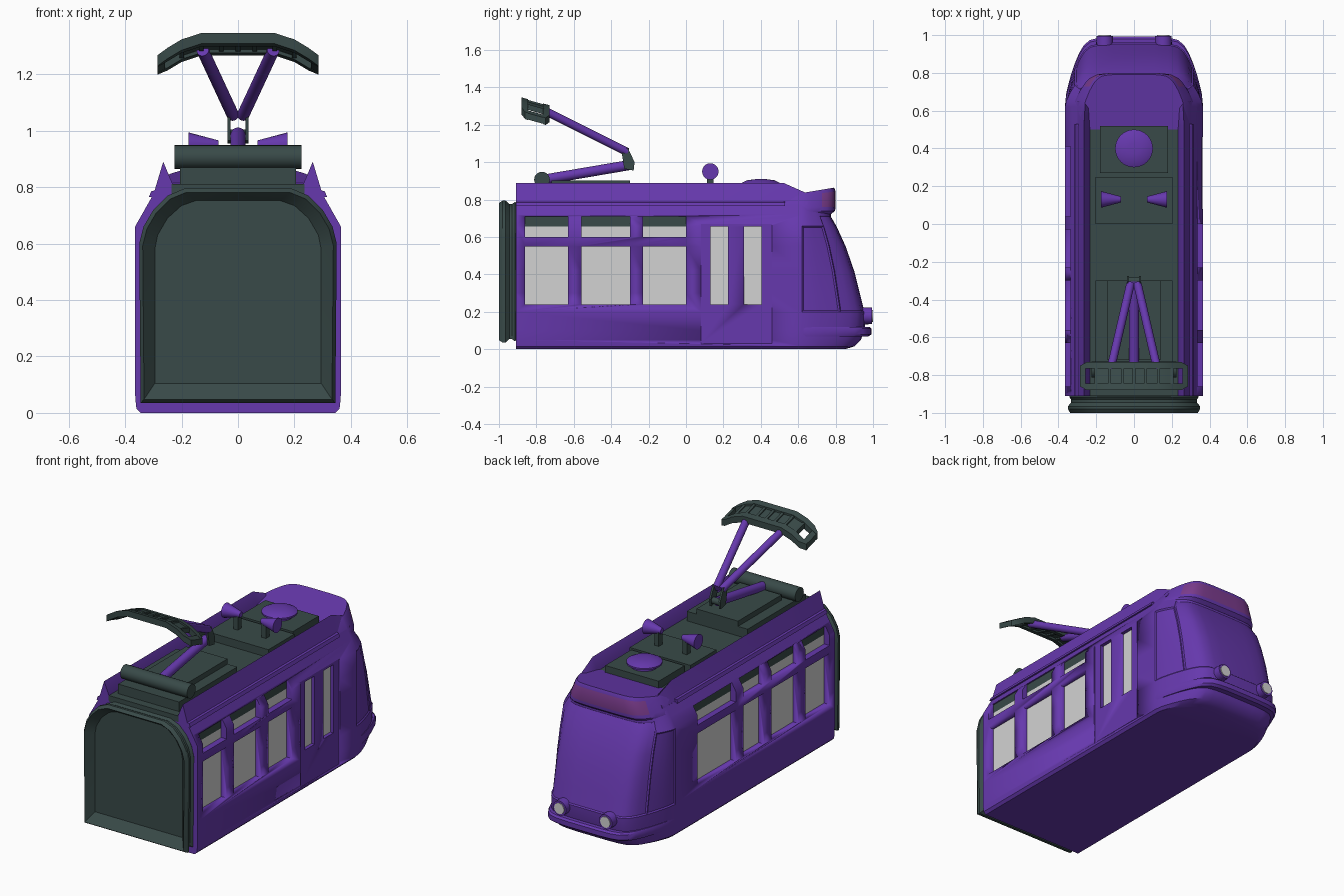
import bpy, bmesh, math
from mathutils import Vector

if "Cube" in bpy.data.objects:
    bpy.data.objects.remove(bpy.data.objects["Cube"])


def material(name, r, g, b):
    m = bpy.data.materials.new(name)
    m.diffuse_color = (r, g, b, 1)
    m.use_nodes = True
    m.node_tree.nodes["Principled BSDF"].inputs["Base Color"].default_value = m.diffuse_color
    return m


PURPLE = material("purple paint", .133, .040, .42)
DARK = material("dark slate", .040, .068, .065)
GREY = material("pale grey glass", .65, .65, .65)
PLUM = material("plum display", .20, .045, .27)


def finish(name, bm, mats):
    bmesh.ops.recalc_face_normals(bm, faces=bm.faces)
    me = bpy.data.meshes.new(name)
    bm.to_mesh(me)
    bm.free()
    for m in mats:
        me.materials.append(m)
    for p in me.polygons:
        p.use_smooth = True
    me.set_sharp_from_angle(angle=math.radians(30))
    ob = bpy.data.objects.new(name, me)
    bpy.context.collection.objects.link(ob)
    return ob


def add_loft(bm, rings):
    """Skin closed rings and cap both ends; returns faces keyed (ring, side)."""
    vs = [[bm.verts.new(p) for p in ring] for ring in rings]
    n, grid = len(vs[0]), {}
    for i in range(len(vs) - 1):
        for j in range(n):
            k = (j + 1) % n
            grid[i, j] = bm.faces.new((vs[i][j], vs[i][k], vs[i + 1][k], vs[i + 1][j]))
    bm.faces.new(vs[0][::-1])
    bm.faces.new(vs[-1])
    return grid


def loft(name, rings, mat):
    bm = bmesh.new()
    add_loft(bm, rings)
    return finish(name, bm, [mat])


def box_rings(x0, x1, y0, y1, z0, z1):
    return [[(x0, y0, z), (x1, y0, z), (x1, y1, z), (x0, y1, z)] for z in (z0, z1)]


def box(name, *args):
    return loft(name, box_rings(*args[:6]), args[6])


def tube(name, p0, p1, r0, r1, mat, n=20):
    p0, p1 = Vector(p0), Vector(p1)
    q = (p1 - p0).to_track_quat('Z', 'Y')
    circ = [Vector((math.cos(2 * math.pi * k / n), math.sin(2 * math.pi * k / n), 0)) for k in range(n)]
    return loft(name, [[p + q @ (c * r) for c in circ] for p, r in ((p0, r0), (p1, r1))], mat)


def mirror_ring(half, y):
    return [(x, y, z) for x, z in half] + [(-x, y, z) for x, z in reversed(half)]


# Plan outline of the tram: straight sides, tapering rounded nose
NOSE = [(0, 1), (.15, .985), (.3, .95), (.45, .91), (.6, .86), (.75, .80),
        (.87, .73), (.95, .64), (.985, .5), (1, .3)]


def plan(w, yf, zfun, back=-.91, y0=.62):
    half = [(w, back)] + [(w * f, y0 + t * (yf - y0)) for t, f in NOSE]
    return [(x, y, zfun(y)) for x, y in half] + [(-x, y, zfun(y)) for x, y in reversed(half)]


# Body shell, with inset windscreen and cab side panels
LEVELS = [(0, .345, .85), (.015, .36, .90), (.05, .364, .935), (.1, .365, .955), (.2, .365, .96),
          (.3, .365, .935), (.42, .365, .905), (.55, .365, .86), (.66, .365, .81),
          (.72, .331, .775), (.775, .30, .765)]
bm = bmesh.new()
grid = add_loft(bm, [plan(w, yf, lambda y, z=z: z) for z, w, yf in LEVELS])
bmesh.ops.recalc_face_normals(bm, faces=bm.faces)
for rows, cols in ((range(4, 9), range(5, 16)), (range(4, 8), range(1, 5)), (range(4, 8), range(16, 20))):
    bmesh.ops.inset_region(bm, faces=[grid[i, j] for i in rows for j in cols],
                           thickness=.008, depth=-.006, use_even_offset=True)
body = finish("body_shell", bm, [PURPLE])


def cut(boxes):
    bm = bmesh.new()
    for b in boxes:
        add_loft(bm, box_rings(*b))
    cutter = finish("cutter", bm, [PURPLE])
    cutter.hide_render = True
    mod = body.modifiers.new("cut", 'BOOLEAN')
    mod.operation, mod.object = 'DIFFERENCE', cutter
    bpy.context.view_layer.objects.active = body
    bpy.ops.object.modifier_apply(modifier=mod.name)
    bpy.data.objects.remove(cutter)


def side_box(s, a, b, y0, y1, z0, z1):
    return (min(s * a, s * b), max(s * a, s * b), y0, y1, z0, z1)


# Recessed windows: three on the right, four on the left
WINDOWS = {1: [(-.86, -.63), (-.56, -.30), (-.23, 0)],
           -1: [(-.86, -.63), (-.56, -.30), (-.23, -.03), (.04, .41)]}
cut([side_box(s, .325, .5, a, b, z0, z1) for s in WINDOWS for a, b in WINDOWS[s]
     for z0, z1 in ((.24, .55), (.60, .71))])
for s in WINDOWS:
    for a, b in WINDOWS[s]:
        box("window_lower", *side_box(s, .322, .328, a, b, .24, .55), GREY)
        box("window_upper", *side_box(s, .322, .328, a, b, .60, .657), GREY)
        box("window_top_shade", *side_box(s, .322, .328, a, b, .657, .71), DARK)

# Door on the right side with two tall panes
cut([(.359, .5, .08, .46, .03, .70)])
PANES = [(.13, .225), (.31, .405)]
cut([(.335, .5, a, b, .24, .655) for a, b in PANES])
for a, b in PANES:
    box("door_pane", .332, .338, a, b, .24, .655, GREY)

# Cab roof with the curved destination display
top = lambda y: .815 + (y - .5) * .167
rings = [plan(.32, .775, lambda y: .722, .5), plan(.318, .797, lambda y: .74, .5)]
for k, w, yf in ((0, .308, .80), (.8, .275, .80), (1, .262, .792)):
    rings.append(plan(w, yf, lambda y, k=k: .76 + k * (top(y) - .76), .5))
bm = bmesh.new()
grid = add_loft(bm, rings)
for j in range(5, 16):
    grid[2, j].material_index = 1
finish("cab_roof", bm, [PURPLE, PLUM])

# Roof deck, side fins and gutters
box("roof_deck", -.236, .236, -.91, .52, .77, .812, DARK)
for s in (1, -1):
    fin = lambda y, px, pz: [(s * x, y, z) for x, z in ((.30, .774), (px, pz), (.232, min(pz, .812)), (.232, .774))]
    loft("roof_fin", [fin(-.91, .265, .89), fin(.52, .265, .89), fin(.65, .258, .832)], PURPLE)
    loft("roof_gutter", [[(s * x, y, z) for x, z in ((.30, .765), (.316, .765), (.308, .785), (.29, .79))]
                         for y in (-.91, .53)], PURPLE)

# Bumper lip and headlights
loft("bumper", [plan(w, yf, lambda y, z=z: z, .6, .64) for z, w, yf in
                ((.068, .362, .975), (.08, .364, .992), (.11, .364, .992), (.12, .362, .98))], PURPLE)
for s in (1, -1):
    tube("headlight_ring", (s * .155, .92, .178), (s * .155, .995, .178), .046, .044, PURPLE)
    tube("headlight_lens", (s * .155, .95, .178), (s * .155, 1, .178), .033, .033, GREY)

# Rear gangway bellows with a recessed end
OUT = [(.345, .035), (.35, .6), (.335, .66), (.30, .72), (.25, .77), (.19, .795)]
INN = [(.295, .105), (.295, .58), (.285, .63), (.25, .69), (.2, .735), (.15, .752)]
scaled = lambda s: [(x * s, .415 + (z - .415) * s) for x, z in OUT]
loft("gangway_bellows", [mirror_ring(scaled(s), y) for y, s in
                         ((-.90, .95), (-.915, .98), (-.93, .95), (-.945, .95), (-.965, 1), (-.98, 1), (-1, .965))]
     + [mirror_ring(INN, -.955)], DARK)

# Roof equipment boxes
box("equipment_front", -.18, .18, .27, .52, .81, .86, DARK)
box("equipment_middle", -.205, .205, 0, .25, .81, .86, DARK)
box("pantograph_base", -.205, .205, -.86, -.30, .81, .87, DARK)
box("pantograph_base_top", -.14, .14, -.72, -.30, .87, .902, DARK)
tube("pantograph_roller", (-.225, -.77, .907), (.225, -.77, .907), .042, .042, DARK)

# Round roof vent and a pair of horns
circle = lambda r, z: [(r * math.cos(a * math.pi / 16), .4 + r * math.sin(a * math.pi / 16), z) for a in range(32)]
loft("roof_vent", [circle(.075, .85), circle(.075, .875), circle(.1, .88), circle(.1, .89),
                   circle(.075, .903), circle(.03, .909)], PURPLE)
for s in (1, -1):
    tube("horn", (s * .07, .13, .95), (s * .175, .13, .95), .016, .044, PURPLE)
    box("horn_stand", *side_box(s, .08, .11, .112, .148, .85, .945), DARK)

# Pantograph arms and elbow
tube("pantograph_lower_arm", (0, -.77, .905), (0, -.3, .985), .027, .027, PURPLE)
for s in (1, -1):
    tube("pantograph_upper_arm", (s * .018, -.315, 1.055), (s * .125, -.775, 1.285), .022, .022, PURPLE)
    loft("pantograph_elbow", [[(s * x, y, z) for y, z in ((-.33, .965), (-.28, .955), (-.275, 1.0), (-.31, 1.075), (-.345, 1.06))]
                              for x in (.026, .038)], DARK)
tube("pantograph_elbow_pin", (-.036, -.3, .985), (.036, -.3, .985), .02, .02, DARK)

# Pantograph head: two arched bars, joined by ribs and end pieces
ARCH = [(-.285, 1.235), (-.25, 1.255), (-.2, 1.285), (-.13, 1.308), (.13, 1.308), (.2, 1.285), (.25, 1.255), (.285, 1.235)]


def head_ring(x, z, y0, y1, h):
    tilt = lambda y: z - (y + .81) * .28
    return [(x, y0, tilt(y0) - h), (x, y1, tilt(y1) - h), (x, y1, tilt(y1) + h), (x, y0, tilt(y0) + h)]


for name, y0, y1 in (("head_rear_bar", -.88, -.845), ("head_front_bar", -.765, -.73)):
    loft(name, [head_ring(x, z, y0 + (.02 if abs(x) > .28 and y0 < -.8 else 0),
                          y1 - (.02 if abs(x) > .28 and y0 > -.8 else 0), .019) for x, z in ARCH], DARK)
loft("head_plate", [head_ring(x, z, -.85, -.76, .007) for x, z in ARCH[2:6]], DARK)
for x, z in [(0, 1.308), (-.06, 1.308), (.06, 1.308)] + ARCH[2:6]:
    loft("head_rib", [head_ring(x + d, z, -.85, -.76, .015) for d in (-.008, .008)], DARK)
for s in (1, -1):
    loft("head_end", [head_ring(s * .258, 1.25, -.86, -.75, .017), head_ring(s * .285, 1.235, -.86, -.75, .017)], DARK)
